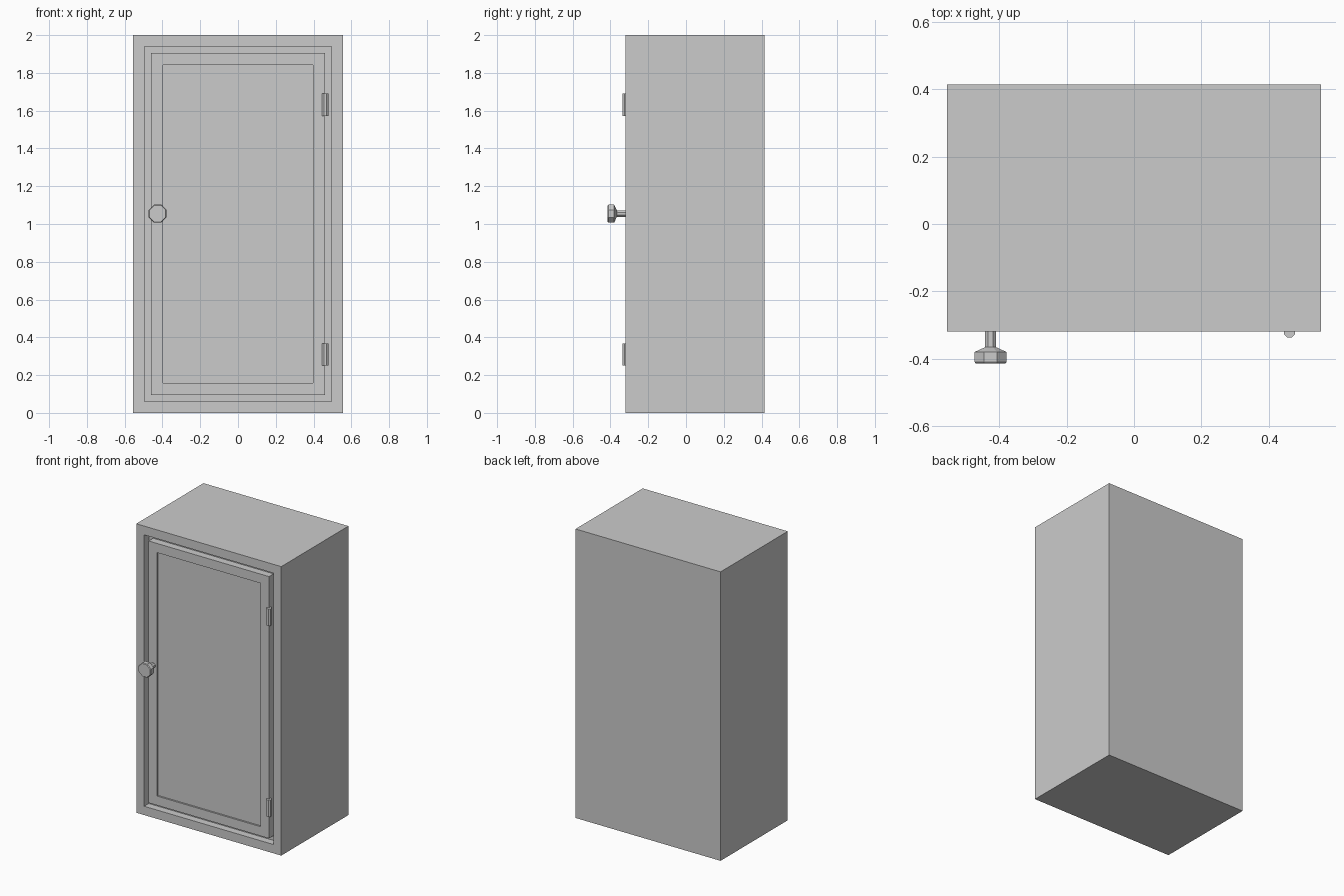
import bpy, bmesh, math
from mathutils import Matrix

if "Cube" in bpy.data.objects:
    bpy.data.objects.remove(bpy.data.objects["Cube"])

FRONT = -0.32   # y of the cabinet front


def finish(name, bm):
    bmesh.ops.recalc_face_normals(bm, faces=bm.faces)
    mesh = bpy.data.meshes.new(name)
    bm.to_mesh(mesh)
    bm.free()
    obj = bpy.data.objects.new(name, mesh)
    bpy.context.collection.objects.link(obj)
    return obj


def recessed_box(name, x, y0, y1, z0, z1, border, depth):
    """Box spanning -x..x with a rectangular recess in its front (-y) face."""
    bm = bmesh.new()
    bmesh.ops.create_cube(bm, size=1)
    for v in bm.verts:
        v.co = (v.co.x * 2 * x,
                y0 if v.co.y < 0 else y1,
                z0 if v.co.z < 0 else z1)
    face = min(bm.faces, key=lambda f: f.calc_center_median().y)
    bmesh.ops.inset_region(bm, faces=[face], thickness=border)
    new = bmesh.ops.extrude_discrete_faces(bm, faces=[face])["faces"][0]
    for v in new.verts:
        v.co.y += depth
    return finish(name, bm)


def lathe(name, profile, sides, matrix):
    """Faceted turned part from (radius, height) pairs along local z."""
    bm = bmesh.new()
    rings = []
    for r, h in profile:
        rings.append([bm.verts.new((r * math.cos((i + 0.5) * math.tau / sides),
                                    r * math.sin((i + 0.5) * math.tau / sides), h))
                      for i in range(sides)])
    for a, b in zip(rings, rings[1:]):
        for i in range(sides):
            j = (i + 1) % sides
            bm.faces.new((a[i], a[j], b[j], b[i]))
    bm.faces.new(rings[0][::-1])
    bm.faces.new(rings[-1])
    bm.transform(matrix)
    return finish(name, bm)


# Cabinet body with a pocket for the door
recessed_box("cabinet_body", 0.555, FRONT, 0.415, 0, 2, 0.086, 0.05)

# Door with a shallow recessed panel, leaving a thin gap all round
recessed_box("door", 0.461, FRONT, FRONT + 0.05, 0.094, 1.906, 0.09, 0.012)

# Octagonal door knob
knob_profile = [(0.018, -0.005), (0.018, 0.046), (0.051, 0.06),
                (0.051, 0.09), (0.047, 0.095)]
lathe("door_knob", knob_profile, 8,
      Matrix.Translation((-0.426, FRONT, 1.055)) @ Matrix.Rotation(math.pi / 2, 4, 'X'))

# Hinge barrels
for label, z in (("lower", 0.25), ("upper", 1.573)):
    lathe(label + "_hinge", [(0.018, 0), (0.018, 0.117)], 8,
          Matrix.Translation((0.462, FRONT, z)))
